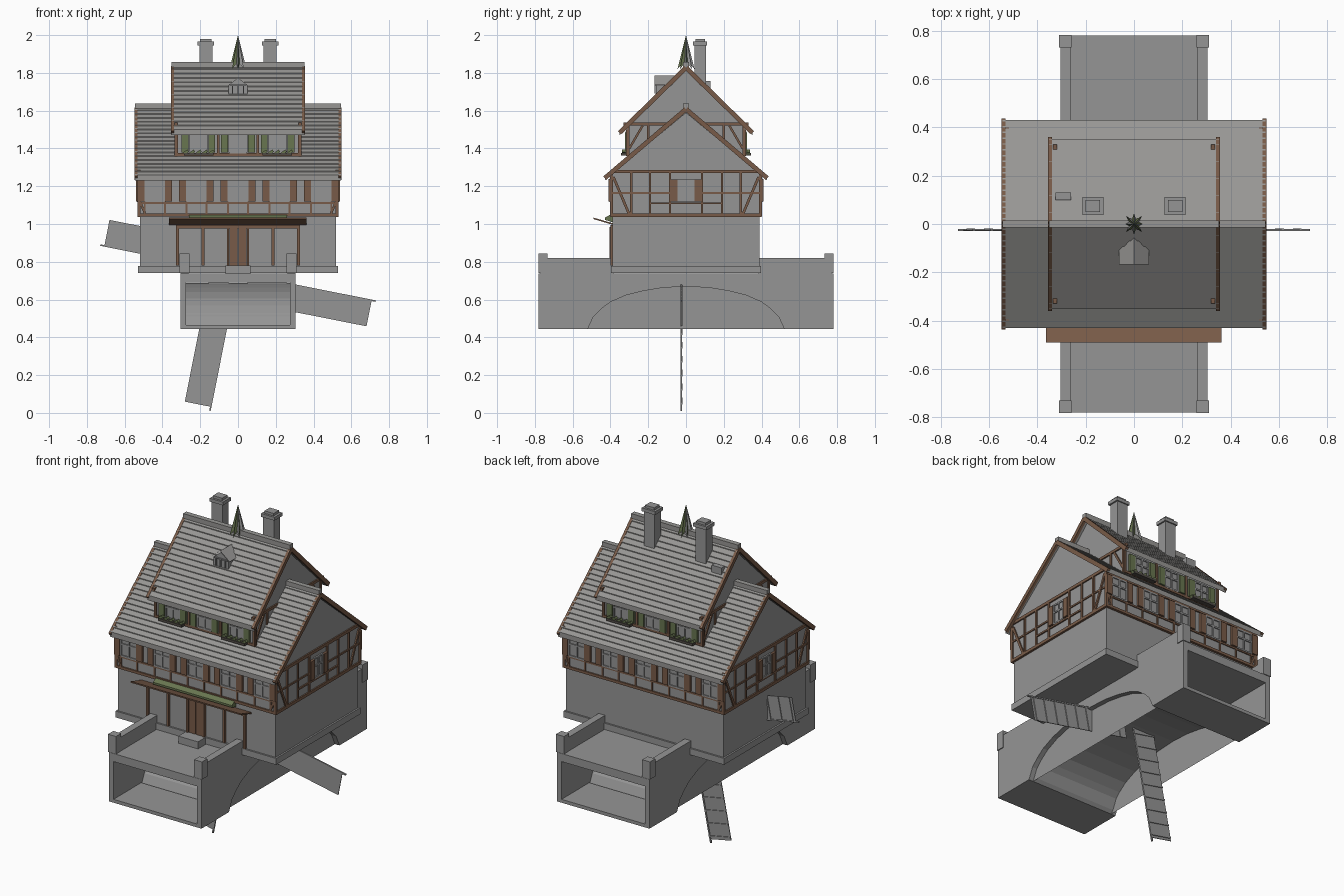
import bpy, bmesh
from math import pi, atan2, cos, sin, radians
from mathutils import Matrix, Vector

cube = bpy.data.objects.get("Cube")
if cube:
    bpy.data.objects.remove(cube, do_unlink=True)


def material(name, rgb):
    m = bpy.data.materials.new(name)
    m.use_nodes = True
    m.diffuse_color = (*rgb, 1)
    m.node_tree.nodes["Principled BSDF"].inputs["Base Color"].default_value = (*rgb, 1)
    return m


STONE = material("stone grey", (0.30, 0.30, 0.30))
ROOF = material("roof grey", (0.31, 0.305, 0.295))
TIMBER = material("timber brown", (0.19, 0.105, 0.065))
GREEN = material("leaf green", (0.14, 0.18, 0.08))
DARK = material("dark planter", (0.08, 0.07, 0.06))

I = Matrix()
parts = {}


def mesh(name, mat):
    return parts.setdefault(name, (bmesh.new(), mat))[0]


def box(name, mat, x, y, z, M=I):
    """Box from (low, high) ranges."""
    c = Matrix.Translation([sum(r) / 2 for r in (x, y, z)])
    s = Matrix.Diagonal([r[1] - r[0] for r in (x, y, z)] + [1])
    bmesh.ops.create_cube(mesh(name, mat), size=1, matrix=M @ c @ s)


def bar(name, mat, a, b, d, M=I, w=0.02, t=0.016):
    """Beam between two (u, z) points on a wall whose surface is at y = -d."""
    du, dz = b[0] - a[0], b[1] - a[1]
    mid = Matrix.Translation(((a[0] + b[0]) / 2, -d, (a[1] + b[1]) / 2))
    size = Matrix.Diagonal((w, t, (du * du + dz * dz) ** 0.5, 1))
    bmesh.ops.create_cube(mesh(name, mat), size=1,
                          matrix=M @ mid @ Matrix.Rotation(atan2(du, dz), 4, 'Y') @ size)


def prism(name, mat, pts, x0, x1):
    """Extrude a (y, z) outline along x."""
    bm = mesh(name, mat)
    a, b = ([bm.verts.new((x, y, z)) for y, z in pts] for x in (x0, x1))
    bm.faces.new(a)
    bm.faces.new(b[::-1])
    for i in range(len(pts)):
        j = (i + 1) % len(pts)
        bm.faces.new((a[j], a[i], b[i], b[j]))


def tiled_roof(name, half_x, ridge, half_y, eave, rows, thick=0.025):
    """Gable roof with lapped rows of tiles and a ridge cap."""
    slope = (ridge - eave) / half_y
    for s in (-1, 1):
        top = [(0, ridge)]
        for i in range(1, rows + 1):
            y = half_y * i / rows
            z = ridge - slope * y
            top += [(s * y, z + 0.005), (s * y, z)]
        prism(name, ROOF, top + [(s * half_y, eave - thick), (0, ridge - thick)], -half_x, half_x)
        for x in (-1, 1):
            G = Matrix.Rotation(x * pi / 2, 4, 'Z')
            bar(name + "_bargeboards", TIMBER, (0, ridge - 0.012),
                (s * half_y, eave - 0.012), half_x - 0.004, G, 0.024)
    box(name + "_ridge", ROOF, (-half_x, half_x), (-0.015, 0.015), (ridge - 0.02, ridge + 0.017))


def window(name, M, u, d, z0, z1, w, shutter, gap, sw):
    """Framed window with glazing bars and a pair of shutters."""
    h = w / 2
    box(name + "_panes", STONE, (u - h, u + h), (-d - 0.003, -d), (z0, z1), M)
    for x in (-h, 0, h):
        bar(name + "_frames", STONE, (u + x, z0), (u + x, z1), d, M, 0.009, 0.018)
    for z in (z0, z0 + (z1 - z0) * 0.6, z1):
        bar(name + "_frames", STONE, (u - h, z), (u + h, z), d, M, 0.009, 0.018)
    for s in (-1, 1):
        c = u + s * gap
        box(name + "_shutters", shutter, (c - sw / 2, c + sw / 2), (-d - 0.014, -d), (z0, z1), M)


# Bridge: side walls, deck, floor slabs and arch vault, open at both ends
half = [(0.52, 0.445), (0.49, 0.51), (0.45, 0.55), (0.40, 0.587), (0.32, 0.622),
        (0.23, 0.645), (0.12, 0.663), (0, 0.669)]
arch = [(-y, z) for y, z in half] + half[-2::-1]
outline = [(-0.78, 0.445)] + arch + [(0.78, 0.445), (0.78, 0.73), (-0.78, 0.73)]
for s in (-1, 1):
    prism("bridge_sides", STONE, outline, s * 0.275, s * 0.305)
    box("bridge_floor", STONE, (-0.275, 0.275), sorted((s * 0.52, s * 0.78)), (0.445, 0.465))
    for e in (-1, 1):
        xr = sorted((s * 0.262, s * 0.305))
        box("parapets", STONE, xr, sorted((e * 0.38, e * 0.77)), (0.73, 0.82))
        box("parapet_posts", STONE, sorted((s * 0.258, s * 0.31)), sorted((e * 0.732, e * 0.782)),
            (0.74, 0.845))
prism("bridge_vault", STONE, arch + [(y * 0.97, z + 0.018) for y, z in arch[::-1]], -0.275, 0.275)
box("bridge_deck", STONE, (-0.305, 0.305), (-0.78, 0.78), (0.69, 0.738))

# Four ladder-backed sails turning about the middle of the deck
for k in range(4):
    M = Matrix.Translation((0, -0.025, 0.74)) @ Matrix.Rotation(radians(11.2) + k * pi / 2, 4, 'Y')
    box("sails", STONE, (0.06, 0.722), (-0.003, 0.001), (-0.144, 0), M)
    box("sail_spars", STONE, (0.06, 0.744), (-0.004, 0.005), (-0.008, 0), M)
    for i in range(9):
        u = 0.1 + i * 0.075
        box("sail_rungs", STONE, (u, u + 0.008), (0.001, 0.006), (-0.144, 0), M)

# Ground floor
box("ground_floor", STONE, (-0.52, 0.52), (-0.388, 0.388), (0.745, 1.05))
box("plinth", STONE, (-0.53, 0.53), (-0.398, 0.398), (0.74, 0.778))
box("door_step", STONE, (-0.065, 0.065), (-0.47, -0.39), (0.738, 0.78))

# Shop front, door, awning and planting above it
for u in (-0.32, -0.185, 0.185, 0.32):
    bar("shop_posts", TIMBER, (u, 0.78), (u, 0.99), 0.392, w=0.014)
bar("shop_beam", TIMBER, (-0.327, 0.985), (0.327, 0.985), 0.392)
for s in (-1, 1):
    box("door_leaves", TIMBER, sorted((s * 0.003, s * 0.045)), (-0.398, -0.38), (0.78, 0.98))
    bar("door_posts", TIMBER, (s * 0.053, 0.78), (s * 0.053, 0.985), 0.394, w=0.012, t=0.02)
prism("awning", TIMBER, [(-0.49, 1.026), (-0.49, 1.034), (-0.385, 1.003), (-0.385, 0.995)], -0.365, 0.362)
prism("awning_planting", GREEN, [(-0.43, 1.022), (-0.43, 1.034), (-0.39, 1.055), (-0.39, 1.01)], -0.26, 0.26)

# Timbered storey and its gables
wall = [(-0.395, 1.04), (0.395, 1.04), (0.395, 1.26), (0, 1.59), (-0.395, 1.26)]
prism("middle_storey", STONE, wall, -0.525, 0.525)
tiled_roof("main_roof", 0.545, 1.62, 0.43, 1.255, 18)

# Upper storey and its gables
wall = [(-0.31, 1.3), (0.31, 1.3), (0.31, 1.51), (0, 1.81), (-0.31, 1.51)]
prism("upper_storey", STONE, wall, -0.328, 0.328)
tiled_roof("upper_roof", 0.352, 1.84, 0.352, 1.495, 15)

# Long facades, front and back
for ang in (0, pi):
    M = Matrix.Rotation(ang, 4, 'Z')
    bar("middle_beams", TIMBER, (-0.533, 1.047), (0.533, 1.047), 0.395, M, 0.016)
    bar("middle_beams", TIMBER, (-0.53, 1.25), (0.53, 1.25), 0.395, M, 0.016)
    bar("middle_beams", TIMBER, (-0.53, 1.112), (0.53, 1.112), 0.395, M, 0.01, 0.012)
    for i in range(-2, 3):
        window("middle_window", M, i * 0.22, 0.395, 1.12, 1.237, 0.1, TIMBER, 0.073, 0.037)
        for s in (-1, 1):
            bar("middle_studs", TIMBER, (i * 0.22 + s * 0.053, 1.05), (i * 0.22 + s * 0.053, 1.25), 0.395, M, 0.009, 0.012)
    for s in (-1, 1):
        bar("corner_posts", TIMBER, (s * 0.525, 1.04), (s * 0.525, 1.25), 0.395, M, 0.016)
        bar("middle_braces", TIMBER, (s * 0.52, 1.12), (s * 0.49, 1.05), 0.395, M, 0.012)
        for u in (0.325, 0.105):
            bar("upper_posts", TIMBER, (s * u, 1.36), (s * u, 1.5), 0.31, M, 0.014)
        box("flower_boxes", DARK, sorted((s * 0.13, s * 0.285)), (-0.345, -0.31), (1.362, 1.376), M)
        for i in range(5):
            u = s * (0.14 + i * 0.034)
            bar("flowers", GREEN, (u - 0.012, 1.372), (u + 0.012, 1.388), 0.33, M, 0.014, 0.02)
    bar("upper_sills", TIMBER, (-0.33, 1.368), (0.33, 1.368), 0.31, M, 0.014)
    for u in (-0.21, 0, 0.21):
        window("upper_window", M, u, 0.31, 1.378, 1.485, 0.09, GREEN, 0.071, 0.036)

# Gable facades, left and right
for ang in (-pi / 2, pi / 2):
    M = Matrix.Rotation(ang, 4, 'Z')
    for z in (1.047, 1.278):
        bar("gable_beams", TIMBER, (-0.4, z), (0.4, z), 0.525, M, 0.018)
    window("gable_window", M, 0, 0.525, 1.12, 1.235, 0.08, TIMBER, 0.062, 0.036)
    bar("gable_beams", TIMBER, (-0.19, 1.11), (0.19, 1.11), 0.525, M, 0.01)
    bar("collar_beams", TIMBER, (-0.33, 1.53), (0.33, 1.53), 0.328, M, 0.016)
    for s in (-1, 1):
        for u in (0.395, 0.29, 0.19, 0.085):
            bar("gable_studs", TIMBER, (s * u, 1.045), (s * u, 1.275), 0.525, M, 0.012)
        bar("gable_braces", TIMBER, (s * 0.3, 1.05), (s * 0.385, 1.25), 0.525, M, 0.014)
        bar("gable_rails", TIMBER, (s * 0.085, 1.165), (s * 0.39, 1.165), 0.525, M, 0.01, 0.012)
        for a, b in (((0.305, 1.35), (0.305, 1.53)), ((0.2, 1.44), (0.2, 1.53)),
                     ((0.3, 1.4), (0.23, 1.52))):
            bar("upper_gable_studs", TIMBER, (s * a[0], a[1]), (s * b[0], b[1]), 0.328, M, 0.012)

# Small roof dormer: body, pitched roof and window bars
bm = mesh("roof_dormer", STONE)
face = [(-0.05, 1.675), (0.05, 1.675), (0.05, 1.735), (0, 1.775), (-0.05, 1.735)]
a, b = ([bm.verts.new((x, y, z)) for x, z in face] for y in (-0.16, -0.06))
bm.faces.new(a)
for i in range(5):
    bm.faces.new((a[i - 1], b[i - 1], b[i], a[i]))
bm = mesh("dormer_roof", ROOF)
for s in (-1, 1):
    bm.faces.new([bm.verts.new(p) for p in ((0, -0.168, 1.786), (0, -0.055, 1.786),
                                           (s * 0.062, -0.1, 1.737), (s * 0.062, -0.168, 1.737))])
for x in (-0.03, 0, 0.03):
    bar("dormer_bars", STONE, (x, 1.69), (x, 1.735), 0.16, w=0.006)
bar("dormer_bars", TIMBER, (-0.045, 1.737), (0.045, 1.737), 0.16, w=0.006)

# Chimneys with caps, and a roof hatch
for s in (-1, 1):
    c = s * 0.17
    box("chimneys", STONE, (c - 0.035, c + 0.035), (0.045, 0.105), (1.7, 1.95))
    box("chimney_caps", STONE, (c - 0.044, c + 0.044), (0.038, 0.112), (1.945, 1.965))
    box("chimney_pots", STONE, (c - 0.03, c + 0.03), (0.05, 0.1), (1.965, 1.98))
box("roof_hatch", STONE, (-0.325, -0.26), (0.1, 0.13), (1.7, 1.757))

# Fluted spire on the ridge, leaves alternating green and grey
tip = Vector((0, 0, 2.0))
for k in range(16):
    ring = []
    for j in (k, k + 1):
        r, z = ((0.045, 1.82), (0.022, 1.85))[j % 2]
        ring.append((r * cos(j * pi / 8), r * sin(j * pi / 8), z))
    name, mat = (("spire_leaves", GREEN), ("spire_body", STONE))[k % 2]
    bm = mesh(name, mat)
    bm.faces.new([bm.verts.new(p) for p in (*ring, tip)])

# Turn every collected part into an object
for name, (bm, mat) in parts.items():
    bmesh.ops.recalc_face_normals(bm, faces=bm.faces)
    me = bpy.data.meshes.new(name)
    bm.to_mesh(me)
    bm.free()
    me.materials.append(mat)
    bpy.context.collection.objects.link(bpy.data.objects.new(name, me))
